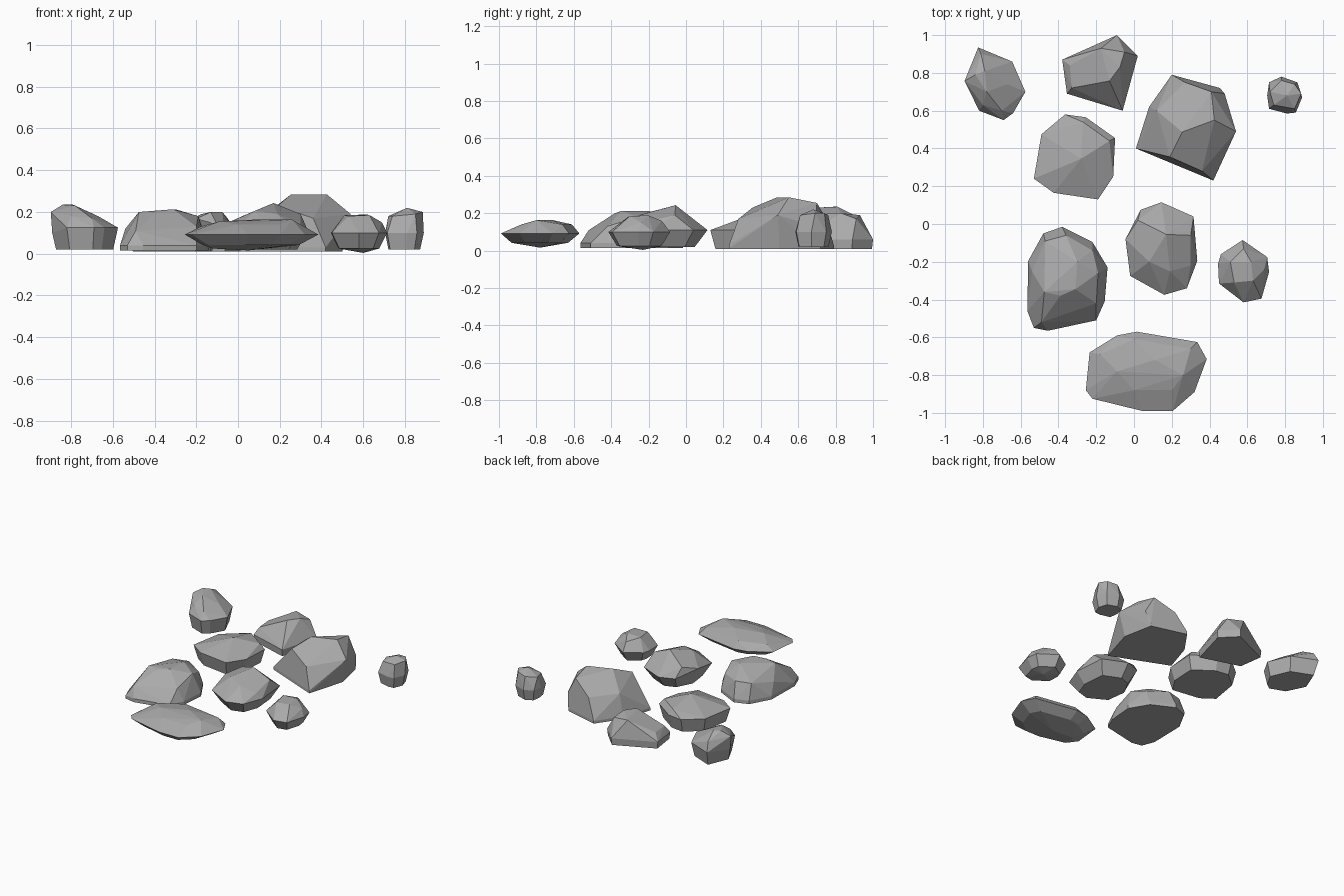
import bpy, bmesh, math

stone = bpy.data.materials.new("stone_grey")
stone.diffuse_color = (0.4, 0.4, 0.4, 1)


def rock(name, rim, top, base_z, base_scale, rim_z):
    """Faceted boulder: hull of a girdle outline, its shrunken footprint and crown points."""
    cx = sum(p[0] for p in rim) / len(rim)
    cy = sum(p[1] for p in rim) / len(rim)
    bm = bmesh.new()
    for i, p in enumerate(rim):
        z = p[2] if len(p) > 2 else rim_z
        bm.verts.new((p[0], p[1], z))
        bm.verts.new((cx + (p[0] - cx) * base_scale, cy + (p[1] - cy) * base_scale, base_z))
    for p in top:
        bm.verts.new(p)
    hull = bmesh.ops.convex_hull(bm, input=bm.verts[:])
    junk = {g for g in hull["geom_interior"] + hull["geom_unused"]
            if isinstance(g, bmesh.types.BMVert)}
    bmesh.ops.delete(bm, geom=list(junk), context='VERTS')
    bmesh.ops.dissolve_limit(bm, angle_limit=math.radians(4), verts=bm.verts[:], edges=bm.edges[:])
    bmesh.ops.recalc_face_normals(bm, faces=bm.faces[:])
    me = bpy.data.meshes.new(name)
    bm.to_mesh(me)
    bm.free()
    me.materials.append(stone)
    bpy.context.collection.objects.link(bpy.data.objects.new(name, me))


# Tallest boulder, back right
rock("tall_boulder",
     [(.01, .40), (.08, .62), (.20, .79), (.455, .72), (.50, .50), (.42, .23)],
     [(.54, .49, .19), (.255, .487, .285), (.425, .55, .285), (.41, .70, .255),
      (.27, .75, .17), (.48, .69, .13), (.19, .355, .23), (.36, .28, .17), (.12, .6, .18)],
     .01, 1.0, .03)

# Wedge at the back edge
rock("back_wedge",
     [(-.38, .87), (-.09, 1.0), (.02, .89), (-.06, .60), (-.355, .69)],
     [(-.175, .93, .19), (-.075, .83, .2), (-.13, .757, .2), (-.05, .91, .17),
      (-.34, .84, .11), (-.33, .72, .11)],
     .01, .97, .06)

# Low slab, middle left
rock("low_slab",
     [(-.53, .24), (-.49, .475), (-.365, .58), (-.255, .565), (-.10, .455),
      (-.11, .25), (-.19, .13), (-.425, .165)],
     [(-.28, .345, .19), (-.27, .54, .15), (-.13, .44, .15)],
     .01, .88, .11)

# Upright stone, back left
rock("back_left_stone",
     [(-.825, .935), (-.645, .86), (-.575, .70), (-.64, .587), (-.69, .55),
      (-.82, .60), (-.897, .757, .2)],
     [(-.79, .81, .235), (-.78, .70, .23), (-.67, .74, .18), (-.89, .757, .1),
      (-.84, .79, .235), (-.7, .6, .17), (-.8, .63, .18), (-.81, .9, .19)],
     .02, .85, .125)

# Small stone, far right
rock("far_pebble",
     [(.705, .68), (.715, .75), (.78, .78), (.865, .75), (.89, .67),
      (.857, .59), (.81, .585), (.715, .61)],
     [(.81, .68, .22), (.885, .69, .2), (.72, .7, .18), (.74, .63, .18),
      (.78, .76, .19), (.85, .61, .19), (.85, .74, .2)],
     .02, .82, .1)

# Wide boulder, front left
rock("front_left_boulder",
     [(-.56, -.195), (-.48, -.05), (-.38, -.015), (-.22, -.095), (-.14, -.23),
      (-.155, -.41), (-.20, -.51), (-.455, -.565), (-.53, -.55), (-.565, -.46)],
     [(-.475, -.36, .2), (-.47, -.09, .15), (-.30, -.20, .213), (-.31, -.345, .213),
      (-.39, -.38, .2), (-.19, -.26, .18), (-.22, -.14, .14), (-.54, -.25, .12),
      (-.49, -.52, .11), (-.2, -.42, .13), (-.36, -.06, .15)],
     .015, 1.0, .04)

# Rounded boulder in the centre
rock("centre_boulder",
     [(-.045, -.08, .15), (.035, .075), (.145, .115), (.315, .04), (.335, -.195),
      (.28, -.34), (.16, -.375), (-.02, -.275)],
     [(.02, .02, .18), (.17, -.055, .243), (.30, -.06, .19), (.08, -.20, .205),
      (.19, -.25, .19), (.3, -.22, .15)],
     .02, .72, .11)

# Small rounded stone, right
rock("right_pebble",
     [(.445, -.21), (.46, -.16), (.575, -.085), (.705, -.175), (.715, -.255),
      (.675, -.395), (.58, -.415), (.45, -.315)],
     [(.51, -.2, .185), (.62, -.2, .188), (.63, -.3, .185), (.53, -.31, .18),
      (.69, -.24, .15), (.58, -.13, .16), (.6, -.23, .004)],
     .025, .72, .1)

# Long flat stone along the front
rock("front_flat_stone",
     [(-.255, -.88), (-.235, -.68), (-.09, -.59), (.015, -.57), (.335, -.625),
      (.385, -.715), (.32, -.89), (.205, -.99), (.045, -.99), (-.22, -.925)],
     [(-.09, -.78, .155), (.11, -.72, .165), (.26, -.80, .163), (.3, -.66, .14),
      (-.18, -.69, .13), (0, -.88, .14), (.2, -.88, .14), (.0, -.61, .14),
      (.05, -.78, .016), (-.12, -.78, .025)],
     .042, .72, .092)
